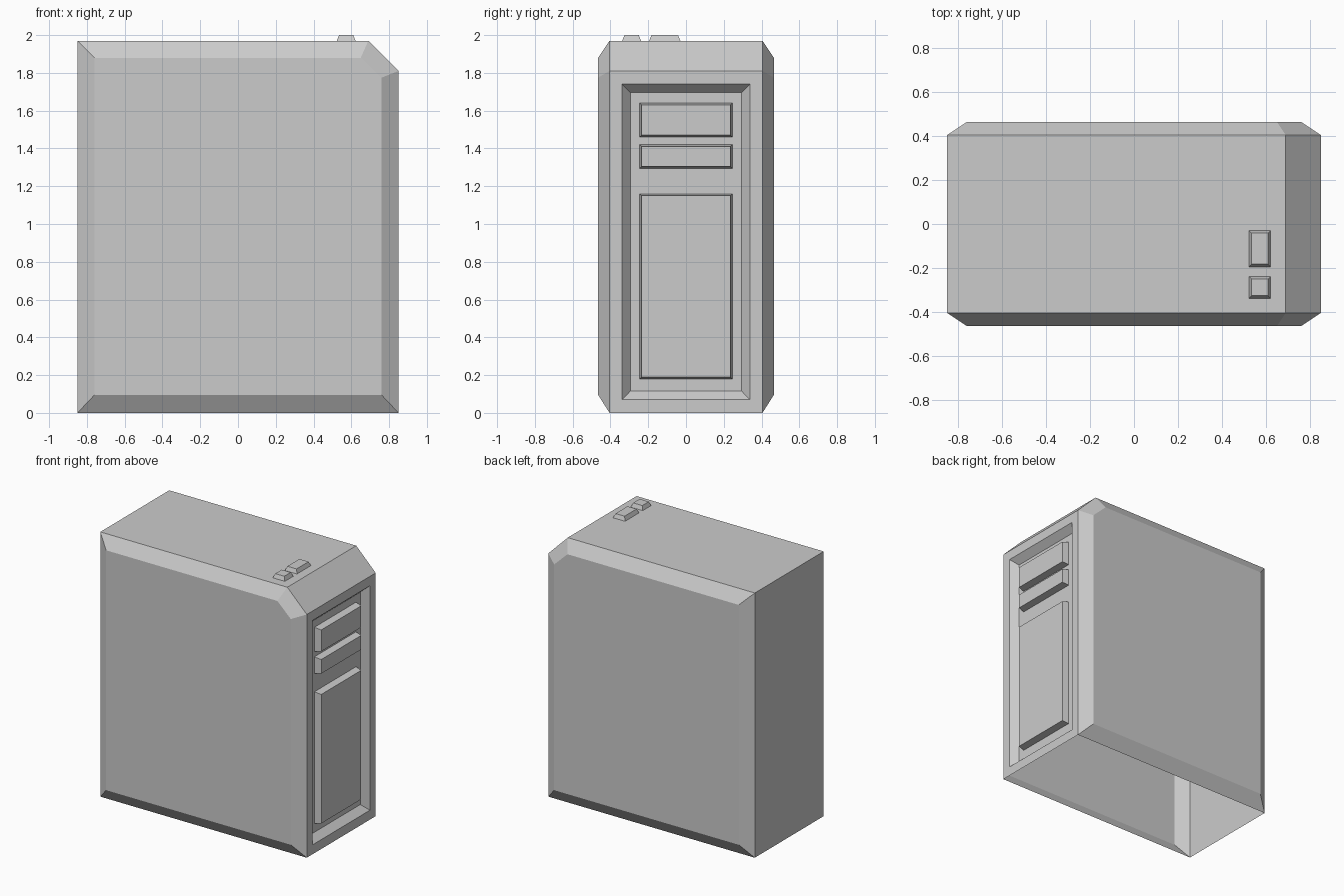
import bpy
import bmesh

if "Cube" in bpy.data.objects:
    bpy.data.objects.remove(bpy.data.objects["Cube"])


def bridge(bm, a, b, skip=()):
    """Quads between two closed loops of equal length."""
    for i in range(len(a)):
        if i not in skip:
            j = (i + 1) % len(a)
            bm.faces.new((a[i], a[j], b[j], b[i]))


def loop(bm, points):
    return [bm.verts.new(p) for p in points]


def finish(bm, name):
    bmesh.ops.remove_doubles(bm, verts=bm.verts, dist=0.0005)
    bmesh.ops.recalc_face_normals(bm, faces=bm.faces)
    mesh = bpy.data.meshes.new(name)
    bm.to_mesh(mesh)
    bm.free()
    obj = bpy.data.objects.new(name, mesh)
    bpy.context.collection.objects.link(obj)


def rect_x(x, y0, y1, z0, z1):
    return [(x, y0, z0), (x, y1, z0), (x, y1, z1), (x, y0, z1)]


def rect_z(z, x0, x1, y0, y1):
    return [(x0, y0, z), (x1, y0, z), (x1, y1, z), (x0, y1, z)]


def raised(name, base, top):
    """Tapered raised block with an open base."""
    bm = bmesh.new()
    a, b = loop(bm, base), loop(bm, top)
    bridge(bm, a, b)
    bm.faces.new(b)
    finish(bm, name)


# Case: side profile with a cut corner, bulged side panels, open underside
OUTER = [(-0.85, 0), (0.85, 0), (0.85, 1.81), (0.69, 1.97), (-0.85, 1.97)]
INNER = [(-0.76, 0.095), (0.76, 0.095), (0.76, 1.775), (0.65, 1.88), (-0.76, 1.88)]
bm = bmesh.new()
edges = []
for s in (-1, 1):
    rim = loop(bm, [(x, s * 0.405, z) for x, z in OUTER])
    panel = loop(bm, [(x, s * 0.465, z) for x, z in INNER])
    bridge(bm, rim, panel)
    bm.faces.new(panel)
    edges.append(rim)
bridge(bm, edges[0], edges[1], skip=(0, 1))

# Recessed fascia in the end of the case
rings = [loop(bm, rect_x(0.85, -0.405, 0.405, 0, 1.81)),
         loop(bm, rect_x(0.85, -0.338, 0.338, 0.07, 1.74)),
         loop(bm, rect_x(0.80, -0.295, 0.295, 0.115, 1.695))]
bridge(bm, rings[0], rings[1])
bridge(bm, rings[1], rings[2])
bm.faces.new(rings[2])
finish(bm, "case")

# Raised drive covers and lower door
B = 0.01
for name, z0, z1 in (("upper_drive_cover", 1.46, 1.64),
                     ("lower_drive_cover", 1.295, 1.42),
                     ("lower_door", 0.18, 1.16)):
    raised(name, rect_x(0.80, -0.245, 0.245, z0, z1),
           rect_x(0.85, -0.245 + B, 0.245 - B, z0 + B, z1 - B))

# Buttons on the top
T = 0.012
for name, y0, y1 in (("power_button", -0.195, -0.03), ("reset_button", -0.338, -0.238)):
    raised(name, rect_z(1.97, 0.523, 0.622, y0, y1),
           rect_z(2.0, 0.523 + T, 0.622 - T, y0 + T, y1 - T))
